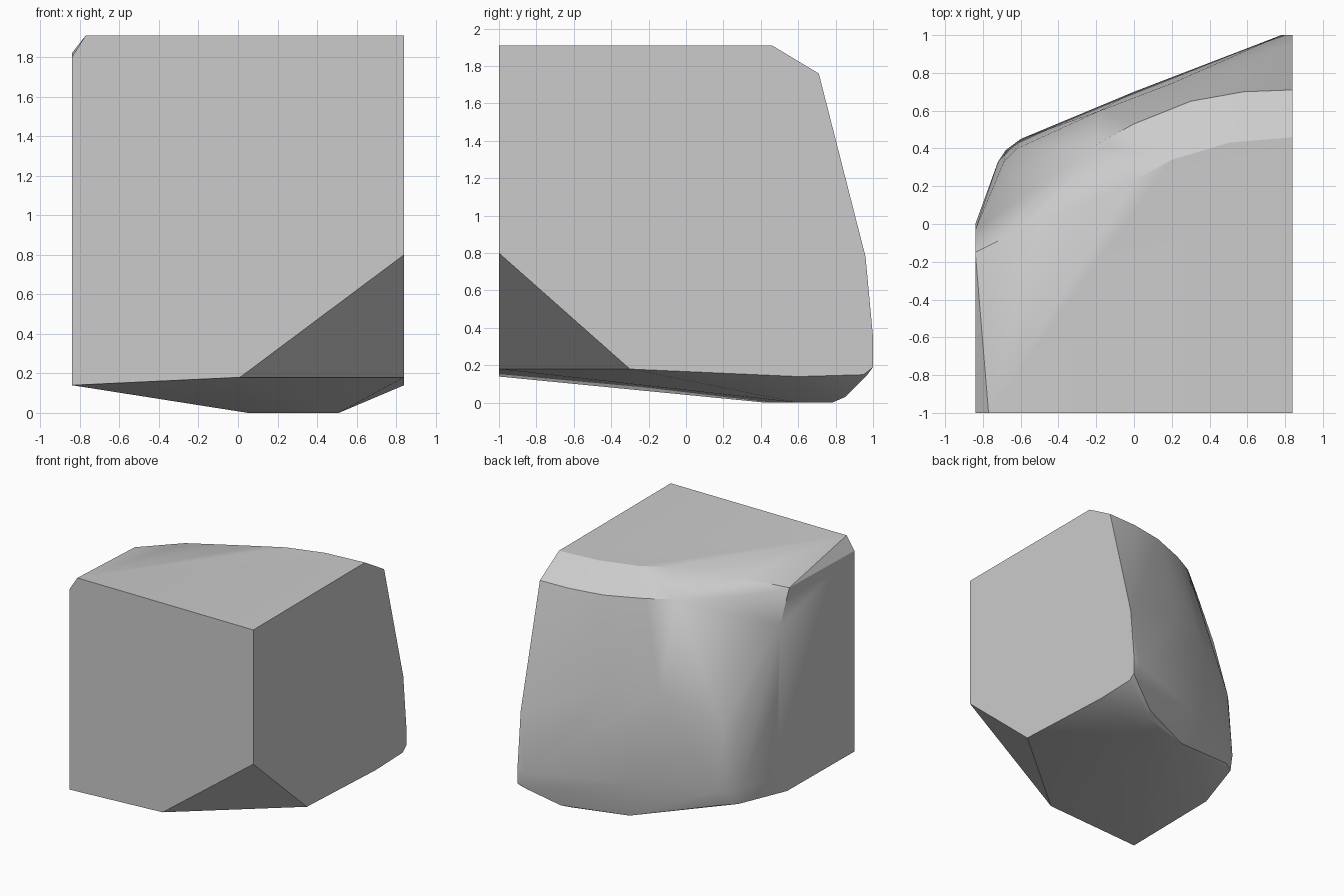
import bpy, bmesh, math

cube = bpy.data.objects.get("Cube")
if cube:
    bpy.data.objects.remove(cube, do_unlink=True)

SIDE = 0.84

# Flat front wall, with the cut lower corner and clipped upper corner
front = [(x, -1, z) for x, z in
         [(SIDE, 1.91), (-0.77, 1.91), (-SIDE, 1.80), (-SIDE, 0.14), (0.01, 0.18), (SIDE, 0.80)]]

# Flat wall at +x, following the rounded back profile
wall = [(SIDE, y, z) for y, z in
        [(0.46, 1.91), (0.71, 1.76), (0.96, 0.78), (1, 0.35), (1, 0.19),
         (0.95, 0.15), (0.6, 0.14), (-0.3, 0.18)]]

# Narrow wall at -x
narrow = [(-SIDE, y, z) for y, z in
          [(-0.15, 1.82), (-0.03, 1.55), (0, 1.0), (0, 0.3), (-0.12, 0.15)]]

# Curved shoulder between the top and the back
shoulder = [(0.5, 0.43, 1.91), (0.2, 0.34, 1.91), (0, 0.23, 1.91), (-0.2, 0.13, 1.905),
            (-0.5, 0.02, 1.88), (0.58, 0.7, 1.76), (0.3, 0.65, 1.76), (0, 0.53, 1.765),
            (-0.2, 0.42, 1.77), (-0.5, 0.17, 1.775), (-0.7, -0.01, 1.79)]

# Bulging back and its rounded vertical corner
back = [(0.2, 0.745, 1.06), (-0.18, 0.60, 1.06), (-0.62, 0.40, 0.81), (-0.69, 0.33, 0.8),
        (0.78, 1, 0.3), (0, 0.70, 0.3), (-0.6, 0.45, 0.3), (-0.68, 0.39, 0.28), (-0.72, 0.33, 0.3),
        (0.78, 0.97, 0.15), (-0.6, 0.41, 0.17), (-0.71, 0.33, 0.18)]

# Low keel of the underside
base = [(0.05, 0.43, 0), (0.51, 0.6, 0), (0.5, 0.78, 0), (0.06, 0.65, 0), (0.55, 0.85, 0.03)]

bm = bmesh.new()
for p in front + wall + narrow + shoulder + back + base:
    bm.verts.new(p)
hull = bmesh.ops.convex_hull(bm, input=bm.verts[:])
inner = {g for g in hull["geom_interior"] if isinstance(g, bmesh.types.BMVert)}
bmesh.ops.delete(bm, geom=list(inner), context='VERTS')
bmesh.ops.dissolve_limit(bm, angle_limit=math.radians(0.5), verts=bm.verts[:], edges=bm.edges[:])
bmesh.ops.recalc_face_normals(bm, faces=bm.faces[:])

mesh = bpy.data.meshes.new("stone_block")
bm.to_mesh(mesh)
bm.free()
block = bpy.data.objects.new("stone_block", mesh)
bpy.context.collection.objects.link(block)

# Plain grey stone
grey = bpy.data.materials.new("stone_grey")
grey.use_nodes = True
colour = (0.6, 0.6, 0.6, 1)
grey.diffuse_color = colour
grey.node_tree.nodes["Principled BSDF"].inputs["Base Color"].default_value = colour
mesh.materials.append(grey)

# Soft back, crisp cut faces
bpy.ops.object.select_all(action='DESELECT')
block.select_set(True)
bpy.context.view_layer.objects.active = block
bpy.ops.object.shade_smooth_by_angle(angle=math.radians(28))
